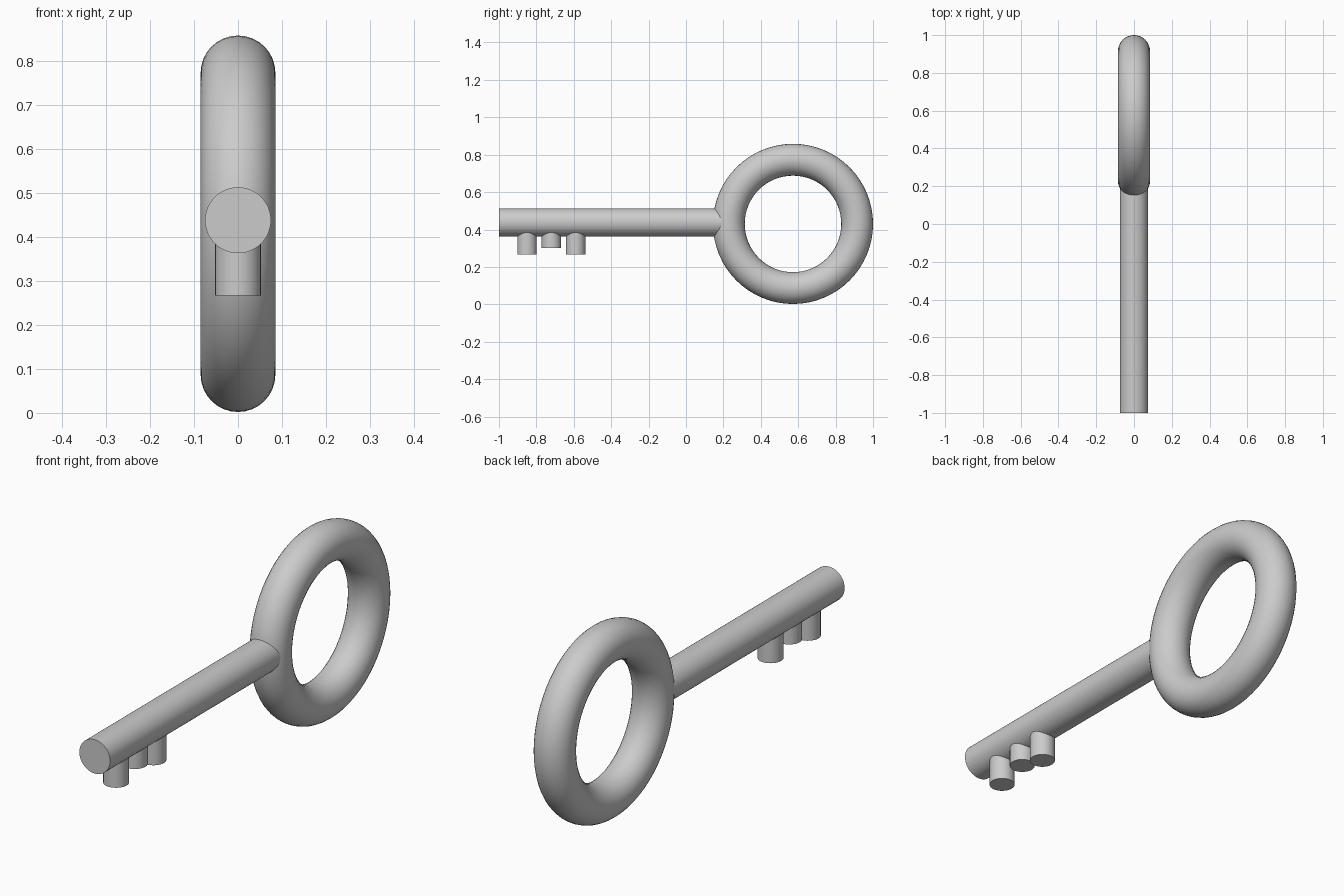
import bpy
from math import radians

cube = bpy.data.objects.get("Cube")
if cube:
    bpy.data.objects.remove(cube, do_unlink=True)

# Single grey metal colour
GREY = (0.6, 0.6, 0.6, 1.0)
metal = bpy.data.materials.new("plain grey")
metal.use_nodes = True
metal.diffuse_color = GREY
metal.node_tree.nodes["Principled BSDF"].inputs["Base Color"].default_value = GREY


def finish(name):
    """Name the active object, colour it and smooth it, keeping sharp rims."""
    obj = bpy.context.object
    obj.name = name
    obj.data.materials.append(metal)
    bpy.ops.object.shade_smooth_by_angle(angle=radians(35))
    return obj


# Ring handle, standing upright in the y-z plane
bpy.ops.mesh.primitive_torus_add(
    major_radius=0.343, minor_radius=0.085, major_segments=64, minor_segments=32,
    location=(0, 0.572, 0.43), rotation=(0, radians(90), 0))
finish("ring_handle")

# Shaft, running from the front tip into the ring
FRONT, BACK = -1.0, 0.21
SHAFT_Z = 0.438
bpy.ops.mesh.primitive_cylinder_add(
    vertices=48, radius=0.075, depth=BACK - FRONT,
    location=(0, (FRONT + BACK) / 2, SHAFT_Z), rotation=(radians(90), 0, 0))
finish("shaft")

# Round teeth hanging below the shaft: position along the shaft, bottom height
TEETH = {"front_tooth": (-0.85, 0.267),
         "middle_tooth": (-0.72, 0.3),
         "back_tooth": (-0.59, 0.267)}
for name, (y, bottom) in TEETH.items():
    bpy.ops.mesh.primitive_cylinder_add(
        vertices=32, radius=0.052, depth=SHAFT_Z - bottom,
        location=(0, y, (SHAFT_Z + bottom) / 2))
    finish(name)
